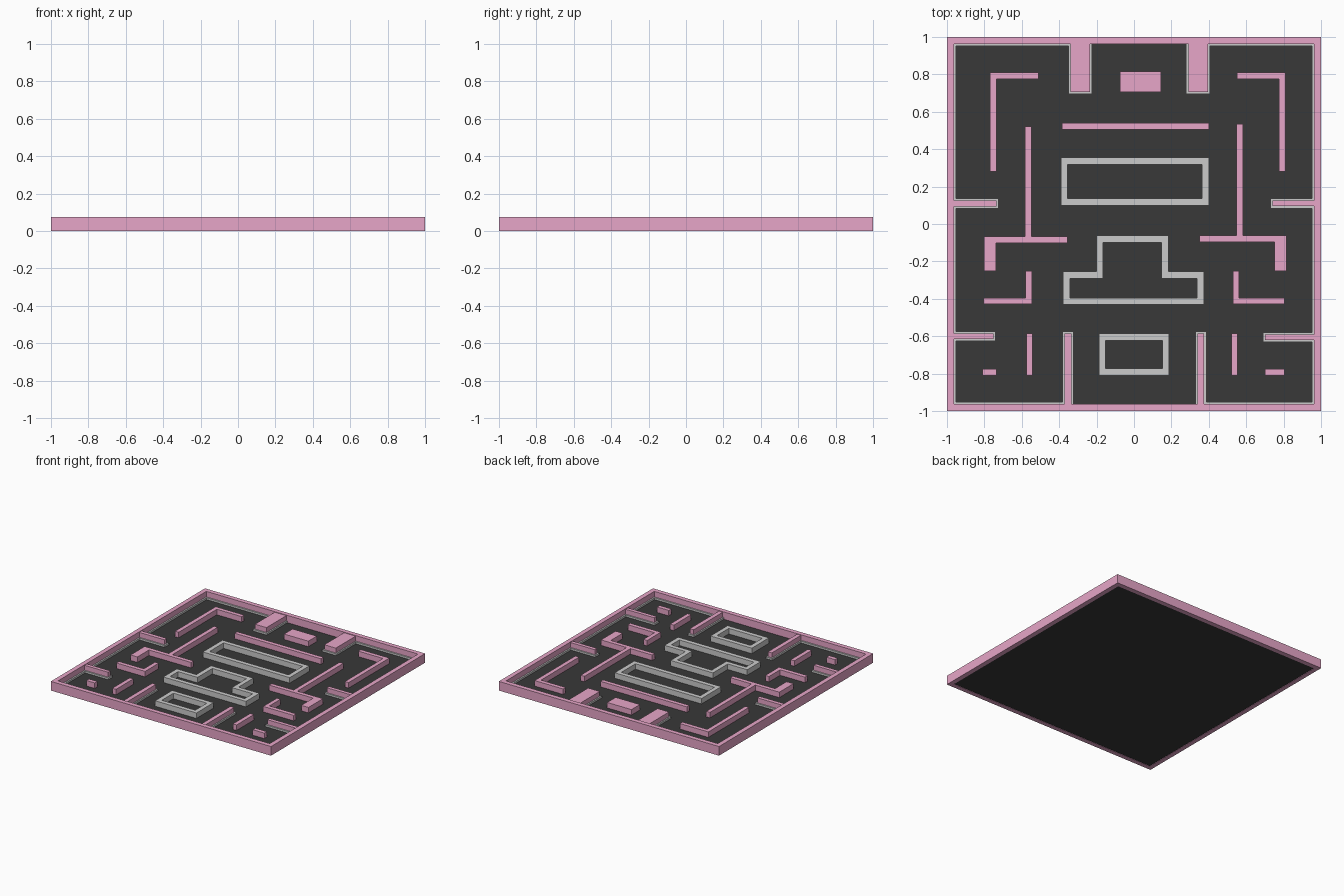
import bpy, bmesh
from mathutils import Vector

if "Cube" in bpy.data.objects:
    bpy.data.objects.remove(bpy.data.objects["Cube"])

FLOOR, TRIM, WALL, TOP = 0.015, 0.03, 0.06, 0.075


def material(name, color):
    m = bpy.data.materials.new(name)
    m.diffuse_color = (*color, 1)
    m.use_nodes = True
    m.node_tree.nodes["Principled BSDF"].inputs["Base Color"].default_value = m.diffuse_color
    return m


PINK = material("pink", (0.80, 0.38, 0.58))
DARK = material("dark", (0.04, 0.04, 0.04))


def add_box(bm, x0, x1, y0, y1, z0, z1):
    vs = bmesh.ops.create_cube(bm, size=1)["verts"]
    for v in vs:
        v.co = (x1 if v.co.x > 0 else x0, y1 if v.co.y > 0 else y0, z1 if v.co.z > 0 else z0)


def add_wall(bm, pts, width, z0, z1, closed=False):
    """Wall of constant width with mitred corners along a centre line."""
    p = [Vector(q) for q in pts]
    n = len(p)
    rows = []
    for i in range(n):
        a = p[i] - p[i - 1] if closed or i > 0 else p[1] - p[0]
        b = p[(i + 1) % n] - p[i] if closed or i < n - 1 else a
        a, b = a.normalized(), b.normalized()
        na, nb = Vector((-a.y, a.x)), Vector((-b.y, b.x))
        off = (na + nb) / (1 + na.dot(nb)) * width / 2
        l, r = p[i] + off, p[i] - off
        rows.append([bm.verts.new((*q, z)) for q, z in ((l, z0), (r, z0), (r, z1), (l, z1))])
    for i in range(n if closed else n - 1):
        a, b = rows[i], rows[(i + 1) % n]
        for k in range(4):
            bm.faces.new((a[k], a[(k + 1) % 4], b[(k + 1) % 4], b[k]))
    if not closed:
        bm.faces.new(rows[0])
        bm.faces.new(rows[-1])


def finish(bm, name, mat=None):
    bmesh.ops.recalc_face_normals(bm, faces=bm.faces)
    me = bpy.data.meshes.new(name)
    bm.to_mesh(me)
    bm.free()
    ob = bpy.data.objects.new(name, me)
    bpy.context.collection.objects.link(ob)
    if mat:
        me.materials.append(mat)
    return ob


def boxes(name, rects, z0, z1, mat=None):
    bm = bmesh.new()
    for r in rects:
        add_box(bm, *r, z0, z1)
    return finish(bm, name, mat)


def walls(name, paths, width, z0, z1, mat=None, closed=False):
    bm = bmesh.new()
    for pts in paths:
        add_wall(bm, pts, width, z0, z1, closed)
    return finish(bm, name, mat)


def rect(x0, x1, y0, y1):
    return [(x0, y0), (x1, y0), (x1, y1), (x0, y1)]


# Floor slab and outer frame
boxes("floor", [(-0.97, 0.97, -0.97, 0.97)], 0.003, FLOOR, DARK)
walls("outer_frame", [rect(-0.981, 0.981, -0.981, 0.981)], 0.038, 0, TOP, PINK, True)

# Stubs growing inward from the frame
stubs = [
    (-0.34, -0.235, 0.705, 0.965), (0.29, 0.395, 0.705, 0.965),
    (-0.965, -0.735, 0.093, 0.125), (0.74, 0.965, 0.095, 0.125),
    (-0.965, -0.75, -0.615, -0.585), (0.70, 0.965, -0.62, -0.59),
    (-0.37, -0.335, -0.965, -0.585), (0.34, 0.375, -0.965, -0.585),
]
boxes("frame_stubs", stubs, FLOOR, 0.07, PINK)

# Low grey trim hugging the frame and the stubs
e = 0.011
boxes("stub_trim", [(max(a - e, -0.965), min(b + e, 0.965), max(c - e, -0.965), min(d + e, 0.965))
                    for a, b, c, d in stubs], FLOOR, TRIM)
walls("frame_trim", [
    [(-0.34, 0.957), (-0.957, 0.957), (-0.957, -0.957), (-0.36, -0.957)],
    [(0.34, 0.957), (0.957, 0.957), (0.957, -0.957), (0.36, -0.957)],
], 0.014, FLOOR, TRIM)

# Free-standing thin pink walls
walls("maze_walls", [
    [(-0.51, 0.792), (-0.752, 0.792), (-0.752, 0.28)],
    [(0.55, 0.792), (0.792, 0.792), (0.792, 0.28)],
    [(-0.385, 0.522), (0.40, 0.522)],
    [(-0.565, 0.52), (-0.565, -0.07)],
    [(0.565, 0.535), (0.565, -0.063)],
    [(-0.80, -0.085), (-0.355, -0.085)],
    [(0.35, -0.078), (0.815, -0.078)],
    [(-0.562, -0.25), (-0.562, -0.411), (-0.805, -0.411)],
    [(0.545, -0.25), (0.545, -0.411), (0.805, -0.411)],
    [(-0.558, -0.585), (-0.558, -0.81)],
    [(0.537, -0.585), (0.537, -0.81)],
    [(-0.81, -0.792), (-0.735, -0.792)],
    [(0.70, -0.792), (0.805, -0.792)],
], 0.034, FLOOR, WALL, PINK)

# Wider pink blocks
boxes("maze_blocks", [
    (-0.075, 0.145, 0.705, 0.815),
    (-0.80, -0.738, -0.252, -0.10),
    (0.75, 0.815, -0.25, -0.094),
], FLOOR, WALL, PINK)

# Grey closed pens in the middle
walls("grey_pens", [
    rect(-0.372, 0.382, 0.118, 0.337),
    [(-0.36, -0.412), (0.355, -0.412), (0.355, -0.272), (0.165, -0.272),
     (0.165, -0.08), (-0.183, -0.08), (-0.183, -0.272), (-0.36, -0.272)],
    rect(-0.17, 0.17, -0.79, -0.603),
], 0.036, FLOOR, WALL, None, True)
